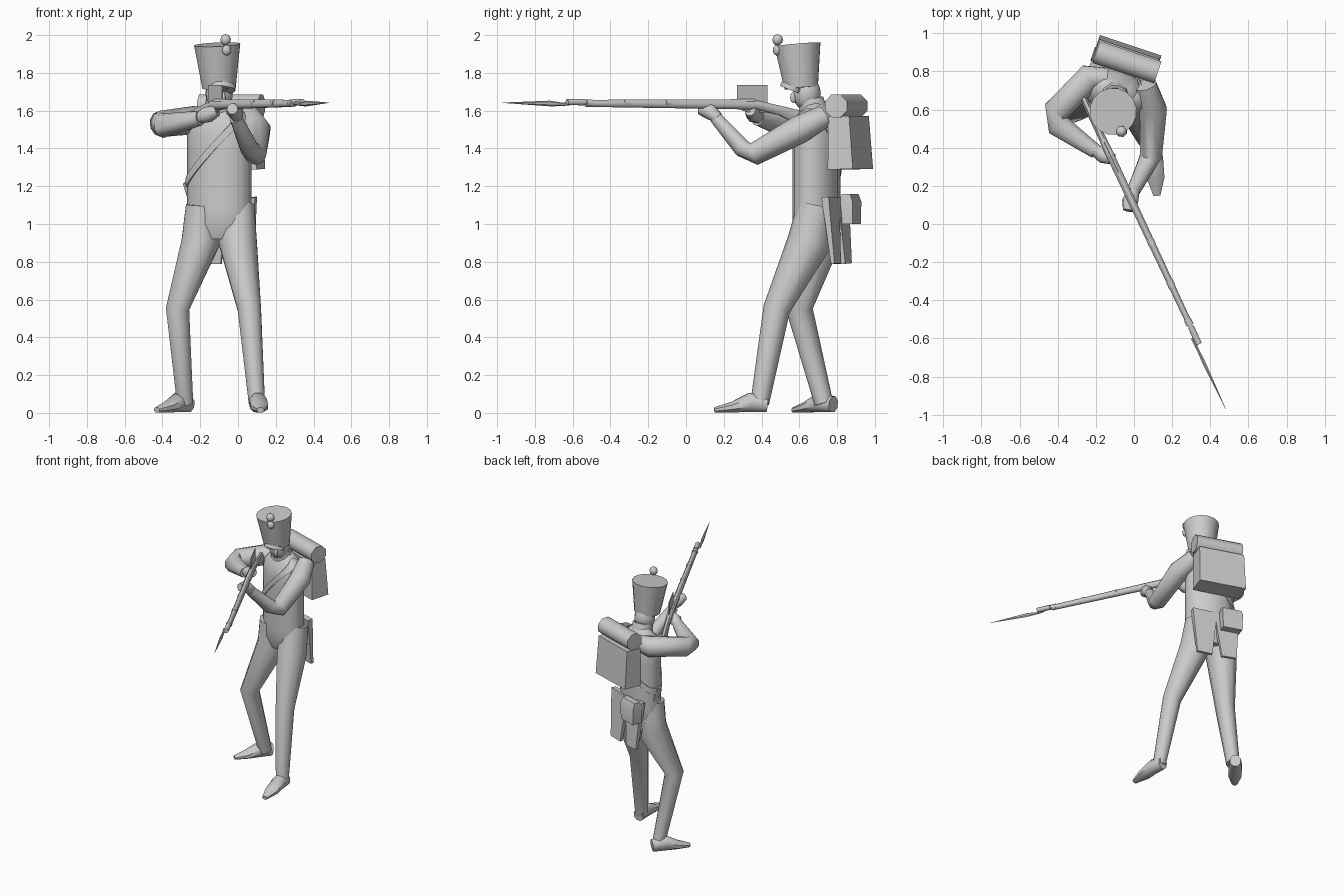
import bpy, bmesh, math
from math import sin, cos, pi, sqrt, radians
from mathutils import Vector

cube = bpy.data.objects.get("Cube")
if cube:
    bpy.data.objects.remove(cube, do_unlink=True)

TONE = 0.6
grey = bpy.data.materials.new("plain grey")
grey.use_nodes = True
grey.diffuse_color = (TONE, TONE, TONE, 1)
grey.node_tree.nodes["Principled BSDF"].inputs["Base Color"].default_value = (TONE, TONE, TONE, 1)

# Directions: the body turns so the left shoulder leads, the head follows the aim
UP = Vector((0, 0, 1))
REAR = Vector((0, 1, 0))
TURN = radians(-18.5)
LEFT = Vector((cos(TURN), sin(TURN), 0))
BACK = Vector((-sin(TURN), cos(TURN), 0))
LOOK = radians(21)
NAPE = Vector((-sin(LOOK), cos(LOOK), 0))
WAIST = Vector((-.1, .69, 0))


def body(side, behind, height):
    """Point in the turned frame of the body."""
    return WAIST + LEFT * side + BACK * behind + UP * height


def finish(ob):
    """Give the part its colour and shading."""
    ob.data.materials.append(grey)
    bpy.ops.object.select_all(action='DESELECT')
    ob.select_set(True)
    bpy.context.view_layer.objects.active = ob
    bpy.ops.object.shade_smooth_by_angle(angle=radians(48))


def skin(name, rings, closed=False):
    """Join loops of points into one surface, capped unless closed on itself."""
    bm = bmesh.new()
    loops = [[bm.verts.new(point) for point in ring] for ring in rings]
    pairs = list(zip(loops, loops[1:]))
    if closed:
        pairs.append((loops[-1], loops[0]))
    else:
        bm.faces.new(loops[0])
        bm.faces.new(loops[-1])
    for near, far in pairs:
        for i in range(len(near)):
            bm.faces.new((near[i - 1], near[i], far[i], far[i - 1]))
    bmesh.ops.recalc_face_normals(bm, faces=bm.faces)
    mesh = bpy.data.meshes.new(name)
    bm.to_mesh(mesh)
    bm.free()
    ob = bpy.data.objects.new(name, mesh)
    bpy.context.collection.objects.link(ob)
    finish(ob)


def loft(name, path, widths, depths=None, sides=8, ref=UP):
    """Rings across a path; depth is measured towards ref, four sides make a box."""
    path = [Vector(point) for point in path]
    depths = depths or widths
    corner = sqrt(2) if sides == 4 else 1
    last = len(path) - 1
    rings = []
    for i, (point, width, depth) in enumerate(zip(path, widths, depths)):
        along = (path[min(i + 1, last)] - path[max(i - 1, 0)]).normalized()
        across = along.cross(ref).normalized()
        outward = across.cross(along)
        angles = [2 * pi * (step + .5) / sides for step in range(sides)]
        rings.append([point + across * (width * corner * cos(a))
                      + outward * (depth * corner * sin(a)) for a in angles])
    skin(name, rings)


def ball(name, location, scale, segments=8):
    bpy.ops.mesh.primitive_uv_sphere_add(segments=segments, ring_count=segments - 2,
                                         radius=1, location=location)
    ob = bpy.context.object
    ob.name, ob.scale, ob.rotation_euler.z = name, scale, LOOK
    finish(ob)


# Coat: even below the chest, rounded in over the shoulders, narrowed under the waist
COAT_WIDTH, COAT_DEPTH = .175, .12


def coat_scale(height):
    if height < .95:
        return .75
    rise = max(0, (height - 1.5) / .14)
    return max(.4, sqrt(max(0, 1 - rise * rise)))


heights = [.92 + .08 * step for step in range(10)]
loft("coat_body", [body(0, 0, h) for h in heights],
     [COAT_WIDTH * coat_scale(h) for h in heights],
     [COAT_DEPTH * coat_scale(h) for h in heights], sides=14, ref=BACK)
loft("collar", [(-.1, .68, 1.58), (-.1, .66, 1.66)], [.08, .07], sides=10, ref=BACK)

# Cross belt wrapped from the left shoulder to the right hip
belt = []
for step in range(24):
    a = 2 * pi * step / 24
    ring = []
    for edge, lift in ((-1, 0), (-1, 1), (1, 1), (1, 0)):
        height = 1.4 + .19 * cos(a) + .025 * edge
        size = coat_scale(height)
        ring.append(body((COAT_WIDTH * size + .008 * lift) * cos(a),
                         (COAT_DEPTH * size + .008 * lift) * sin(a), height))
    belt.append(ring)
skin("cross_belt", belt, closed=True)

# Trouser legs, hip to ankle
LEG = [.09, .105, .065, .045]
LEG_DEPTH = [size * 1.1 for size in LEG]
loft("left_leg", [(0, .69, 1.1), (0, .65, .9), (.06, .48, .55), (.1, .39, .05)],
     LEG, LEG_DEPTH, sides=10, ref=REAR)
loft("right_leg", [(-.19, .69, 1.1), (-.2, .7, .9), (-.32, .6, .55), (-.28, .73, .05)],
     LEG, LEG_DEPTH, sides=10, ref=REAR)


# Shoes, heel to toe, resting on the ground
def shoe(name, heel, toe):
    rise = [.045, .055, .03, .015]
    path = [Vector(heel).lerp(Vector(toe), i / 3) + UP * rise[i] for i in range(4)]
    loft(name, path, [.04, .05, .05, .02], rise)


shoe("left_shoe", (.1, .43, 0), (.12, .15, 0))
shoe("right_shoe", (-.26, .78, 0), (-.43, .57, 0))

# Sleeves and hands
loft("left_sleeve", [(.06, .73, 1.57), (.1, .6, 1.5), (.09, .36, 1.37),
                     (.06, .3, 1.4), (-.01, .16, 1.56)],
     [.06, .075, .06, .05, .035], sides=10)
loft("left_hand", [(0, .17, 1.56), (-.02, .12, 1.6), (-.03, .07, 1.61)], [.03, .045, .03])
loft("right_sleeve", [(-.14, .76, 1.55), (-.23, .77, 1.55), (-.41, .59, 1.53),
                      (-.4, .52, 1.52), (-.2, .38, 1.56)],
     [.06, .075, .07, .065, .04], sides=10)
loft("right_hand", [(-.21, .39, 1.56), (-.16, .36, 1.58), (-.11, .34, 1.6)], [.03, .045, .03])

# Head and tall flared cap
ball("head", (-.1, .64, 1.69), (.073, .075, .09), 12)
ball("nose", (-.08, .57, 1.67), (.014, .02, .03))
loft("cap", [(-.1, .61, 1.72), (-.11, .59, 1.95)], [.09, .124], sides=16, ref=NAPE)
loft("cap_peak", [(-.08, .55, 1.71), (-.08, .56, 1.735)], [.07, .07], [.055, .055],
     sides=12, ref=NAPE)
ball("cockade", (-.06, .48, 1.92), (.026, .02, .028))
ball("pompon", (-.066, .485, 1.975), (.03, .03, .03))

# Knapsack with its rolled coat
loft("knapsack", [body(0, .19, 1.29), body(0, .18, 1.57)], [.17, .165], [.07, .058],
     sides=4, ref=BACK)
loft("rolled_coat", [body(-.16, .17, 1.625), body(.18, .17, 1.625)], [.066, .066])

# Coat tails, cartridge box and scabbard
for name, side in (("left_coat_tail", 1), ("right_coat_tail", -1)):
    loft(name, [body(.09 * side, .14, .79), body(.08 * side, .105, 1.14)],
         [.055, .09], [.01, .02], sides=4, ref=BACK)
loft("cartridge_box", [body(-.1, .155, height) for height in (1, 1.12, 1.16)],
     [.07, .075, .07], [.036, .038, .022], sides=4, ref=BACK)
loft("scabbard", [(-.275, .72, 1.22), (-.17, .82, .84)], [.012, .006], [.02, .01],
     sides=4, ref=BACK)


# Musket laid along the aiming line
def gun_part(name, stations, widths, depths=None, sides=8, shift=0):
    path = [(.045 - .47 * y + shift, y, z) for y, z in stations]
    loft(name, path, widths, depths, sides)


gun_part("barrel", [(.36, 1.648), (-.6, 1.645)], [.014, .013])
gun_part("stock", [(.66, 1.54), (.5, 1.6), (.37, 1.63), (-.53, 1.637)],
         [.02, .02, .023, .017], [.05, .027, .026, .018])
gun_part("flash_plate", [(.43, 1.68), (.27, 1.68)], [.003, .003], [.055, .055], sides=4)
gun_part("trigger_guard", [(.42, 1.597), (.36, 1.588), (.29, 1.61)], [.006, .006, .006])
for name, y in (("rear_band", -.08), ("middle_band", -.3), ("front_band", -.5)):
    gun_part(name, [(y, 1.64), (y - .03, 1.64)], [.021, .021])

# Bayonet with an offset blade
gun_part("bayonet_socket", [(-.54, 1.645), (-.63, 1.645)], [.018, .017])
gun_part("bayonet_neck", [(-.6, 1.64), (-.66, 1.632)], [.01, .008], sides=6, shift=-.02)
gun_part("bayonet_blade", [(-.64, 1.632), (-.72, 1.638), (-.97, 1.642)],
         [.006, .01, .001], [.008, .015, .001], sides=6, shift=-.02)
